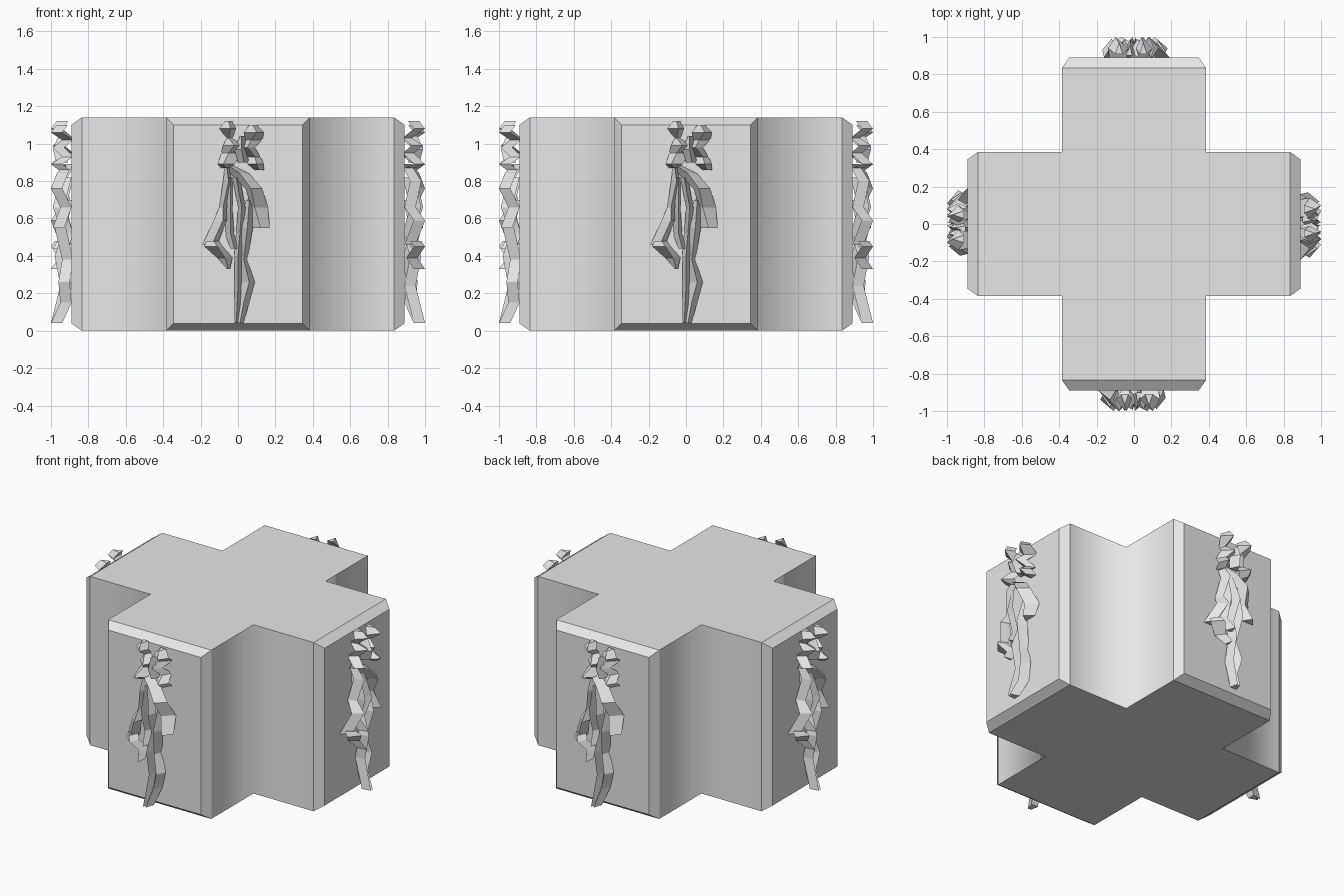
import bpy
import bmesh
from math import pi
from mathutils import Matrix, Vector

default_cube = bpy.data.objects.get("Cube")
if default_cube:
    bpy.data.objects.remove(default_cube, do_unlink=True)

HALF_WIDTH = 0.385     # half the width of each arm of the cross
ARM_REACH = 0.835      # where the chamfer starts
CHAMFER = 0.055
HEIGHT = 1.14
WALL = ARM_REACH + CHAMFER

stone = bpy.data.materials.new("grey stone")
stone.use_nodes = True
grey = (0.8, 0.8, 0.8, 1)
stone.diffuse_color = grey
stone.node_tree.nodes["Principled BSDF"].inputs["Base Color"].default_value = grey


def mesh_from(bm, name):
    """Turn a bmesh into a stone coloured mesh."""
    bmesh.ops.recalc_face_normals(bm, faces=bm.faces)
    mesh = bpy.data.meshes.new(name)
    bm.to_mesh(mesh)
    bm.free()
    mesh.materials.append(stone)
    return mesh


def add_object(mesh, name, turn=0.0):
    obj = bpy.data.objects.new(name, mesh)
    obj.rotation_euler.z = turn
    bpy.context.collection.objects.link(obj)
    return obj


def build_plinth():
    """Cross shaped block with chamfered panels on the four arm ends."""
    bm = bmesh.new()
    arm = [Vector((-HALF_WIDTH, -ARM_REACH, 0)),
           Vector((HALF_WIDTH, -ARM_REACH, 0)),
           Vector((HALF_WIDTH, -HALF_WIDTH, 0))]
    outline = []
    for quarter in range(4):
        spin = Matrix.Rotation(quarter * pi / 2, 3, "Z")
        outline += [bm.verts.new(spin @ point) for point in arm]
    base = bm.faces.new(outline)
    extruded = bmesh.ops.extrude_face_region(bm, geom=[base], use_keep_orig=True)
    top = [g for g in extruded["geom"] if isinstance(g, bmesh.types.BMVert)]
    bmesh.ops.translate(bm, verts=top, vec=(0, 0, HEIGHT))
    bmesh.ops.recalc_face_normals(bm, faces=bm.faces)

    # raised end panels
    ends = []
    for face in bm.faces:
        middle = face.calc_center_median()
        if abs(face.normal.z) < 0.5 and middle.xy.length > ARM_REACH - 0.01 \
                and min(abs(middle.x), abs(middle.y)) < 0.01:
            ends.append(face)
    bmesh.ops.inset_individual(bm, faces=ends, thickness=CHAMFER, depth=CHAMFER)

    # only the inner corners are shaded smooth
    def is_inner(vert):
        return abs(abs(vert.co.x) - abs(vert.co.y)) < 0.01 and abs(vert.co.x) < ARM_REACH / 2
    for face in bm.faces:
        face.smooth = True
    for edge in bm.edges:
        upright = abs(edge.verts[0].co.z - edge.verts[1].co.z) > 0.5
        edge.smooth = upright and all(is_inner(v) for v in edge.verts)
    add_object(mesh_from(bm, "plinth"), "plinth")


def strand(name, *rows):
    """Faceted ridge on each panel; rows are height, left, ridge, right, relief in hundredths."""
    bm = bmesh.new()
    rings = []
    for height, left, ridge, right, relief in rows:
        edge_relief = max(-1, relief - 6)
        ring = []
        for across, out in ((left, edge_relief), (ridge, relief), (right, edge_relief)):
            ring.append(bm.verts.new((across / 100, -WALL - out / 100, height / 100)))
        rings.append(ring)
    for upper, lower in zip(rings, rings[1:]):
        for i in range(3):
            j = (i + 1) % 3
            bm.faces.new((upper[i], upper[j], lower[j], lower[i]))
    bm.faces.new(rings[0])
    bm.faces.new(rings[-1])
    mesh = mesh_from(bm, name)
    for quarter, side in enumerate(("front", "left", "back", "right")):
        add_object(mesh, side + "_" + name, quarter * pi / 2)


build_plinth()

# crumpled head pieces
strand("hair_a",
       (112, -7, -5, -3, 8), (108, -10, -4, -1, 11), (103, -6, -5, -3, 4),
       (99, -8, -2, 2, 10), (95, -9, -5, 2, 5), (89, -11, -8, -2, 11),
       (87, -9, -6, -4, 6))
strand("hair_b",
       (110, 6, 8, 10, 8), (106, 3, 10, 14, 11), (102, 4, 7, 13, 5),
       (98, 2, 5, 9, 10), (93, 5, 9, 12, 5), (89, 5, 10, 14, 11),
       (86, 9, 11, 14, 7))
strand("face",
       (104, 1, 2, 4, 7), (97, -2, 2, 4, 10), (90, 0, 3, 6, 8))

# shoulder drape hanging on one side
strand("drape",
       (89, -7, -6, -4, 4), (84, -4, 1, 6, 8), (76, 4, 7, 13, 11),
       (66, 7, 9, 16, 6), (55, 8, 12, 17, 10))

# bent arm with its hand
strand("arm",
       (88, -7, -6, -4, 4), (80, -8, -5, -4, 9), (66, -10, -8, -6, 6),
       (59, -13, -8, -6, 11), (46, -19, -14, -11, 6))
strand("hand",
       (48, -17, -13, -10, 9), (45, -18, -11, -8, 11), (39, -11, -7, -3, 7),
       (33, -6, -5, -4, 11))

# torso folds
strand("torso_fold",
       (82, -6, -4, -3, 5), (66, -6, -4, -3, 9), (52, -7, -4, -2, 5),
       (44, -4, -2, 0, 10))
strand("long_fold",
       (82, -3, -1, 1, 6), (66, 0, 2, 4, 10), (52, -1, 1, 3, 5),
       (40, -2, 0, 2, 9), (24, -2, 0, 2, 6), (4, -2, -1, 1, 11))

# leg tapering to the foot
strand("leg",
       (70, 4, 6, 8, 5), (55, 2, 5, 8, 9), (38, 1, 3, 5, 5),
       (26, 2, 6, 9, 7), (15, 0, 3, 6, 6), (4, -2, 1, 3, 11))
